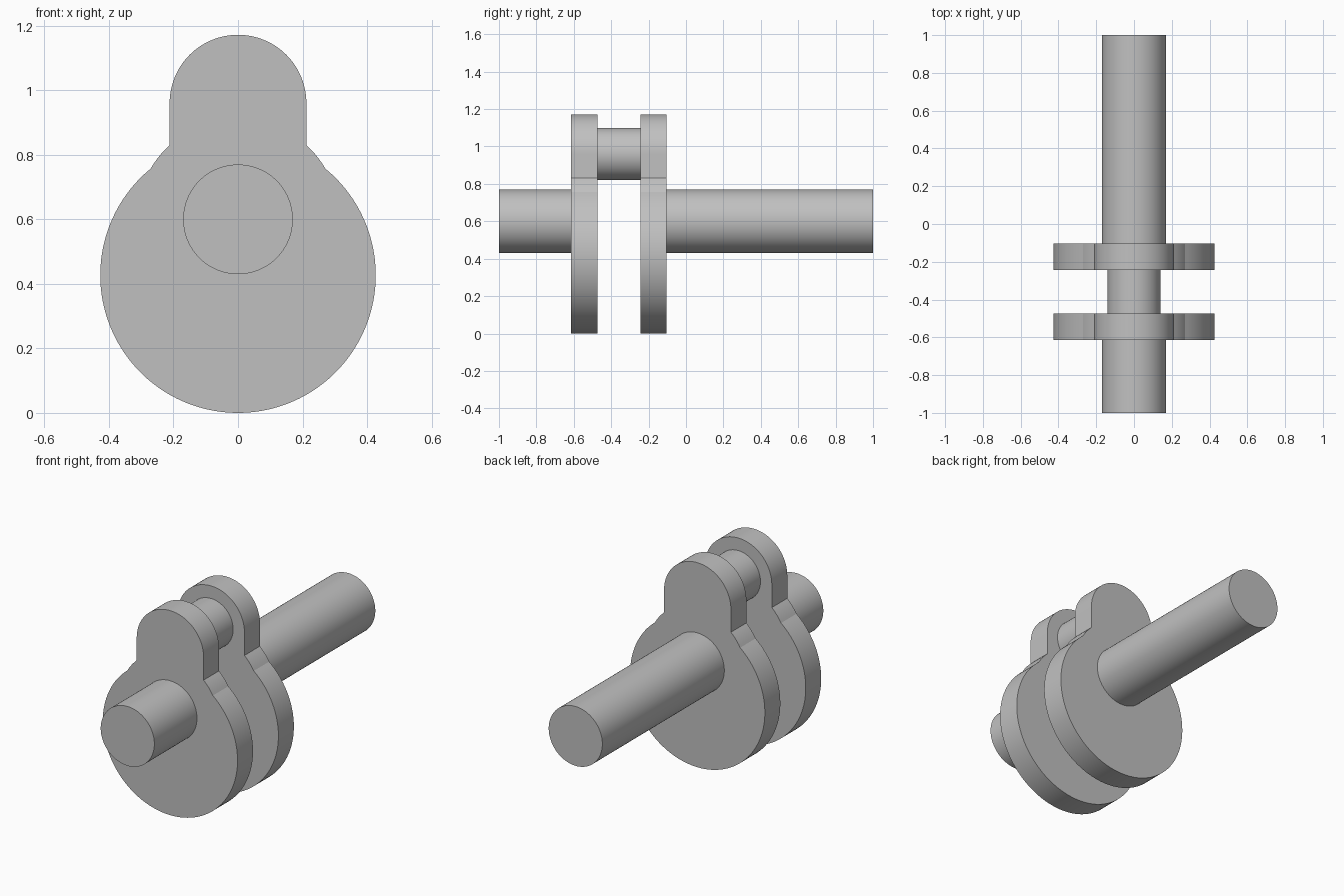
import bpy, bmesh
from math import sin, cos, asin, acos, pi, radians
from mathutils import Matrix

cube = bpy.data.objects.get("Cube")
if cube:
    bpy.data.objects.remove(cube, do_unlink=True)

# Single grey metal
steel = bpy.data.materials.new("grey_steel")
steel.use_nodes = True
GREY = (0.53, 0.53, 0.53, 1)
steel.diffuse_color = GREY
steel.node_tree.nodes["Principled BSDF"].inputs["Base Color"].default_value = GREY

# Main dimensions
SHAFT_Z, SHAFT_R = 0.6, 0.17
PIN_Z, PIN_R = 0.96, 0.14
WEIGHT_R = 0.427          # counterweight disc, resting on the ground
HUB_R = 0.313             # hub around the shaft
EAR_R = 0.212             # rounded end around the crank pin
EMBED = 0.01


def finish(name, bm):
    bmesh.ops.recalc_face_normals(bm, faces=bm.faces)
    mesh = bpy.data.meshes.new(name)
    bm.to_mesh(mesh)
    bm.free()
    mesh.materials.append(steel)
    ob = bpy.data.objects.new(name, mesh)
    bpy.context.collection.objects.link(ob)
    bpy.ops.object.select_all(action='DESELECT')
    ob.select_set(True)
    bpy.context.view_layer.objects.active = ob
    bpy.ops.object.shade_smooth_by_angle(angle=radians(15))
    return ob


def rod(name, y0, y1, z, radius):
    """Round bar running along y."""
    bm = bmesh.new()
    place = Matrix.Translation((0, (y0 + y1) / 2, z)) @ Matrix.Rotation(pi / 2, 4, 'X')
    bmesh.ops.create_cone(bm, cap_ends=True, segments=96, radius1=radius,
                          radius2=radius, depth=y1 - y0, matrix=place)
    return finish(name, bm)


def arc(z, radius, start, end, steps):
    angles = [start + (end - start) * i / steps for i in range(steps + 1)]
    return [(radius * cos(a), z + radius * sin(a)) for a in angles]


def web_outline():
    """Right half from bottom to top, then mirrored: disc, hub, straight ear, round top."""
    gap = SHAFT_Z - WEIGHT_R
    meet_z = (WEIGHT_R ** 2 - HUB_R ** 2 + gap ** 2) / (2 * gap)
    disc_end = asin(meet_z / WEIGHT_R)
    hub_start = asin((meet_z - gap) / HUB_R)
    hub_end = acos(EAR_R / HUB_R)
    half = arc(WEIGHT_R, WEIGHT_R, -pi / 2, disc_end, 48)
    half += arc(SHAFT_Z, HUB_R, hub_start, hub_end, 6)[1:]
    half += arc(PIN_Z, EAR_R, 0, pi / 2, 24)
    return half + [(-x, z) for x, z in reversed(half[1:-1])]


def web(name, y0, y1):
    bm = bmesh.new()
    face = bm.faces.new([bm.verts.new((x, y0, z)) for x, z in web_outline()])
    result = bmesh.ops.extrude_face_region(bm, geom=[face], use_keep_orig=True)
    moved = [v for v in result["geom"] if isinstance(v, bmesh.types.BMVert)]
    bmesh.ops.translate(bm, verts=moved, vec=(0, y1 - y0, 0))
    return finish(name, bm)


# Two crank webs
FRONT = (-0.614, -0.474)
BACK = (-0.244, -0.104)
web("front_web", *FRONT)
web("back_web", *BACK)

# Shaft halves and the pin between the webs
rod("front_shaft", -1, FRONT[0] + EMBED, SHAFT_Z, SHAFT_R)
rod("back_shaft", BACK[1] - EMBED, 1, SHAFT_Z, SHAFT_R)
rod("crank_pin", FRONT[1] - EMBED, BACK[0] + EMBED, PIN_Z, PIN_R)
